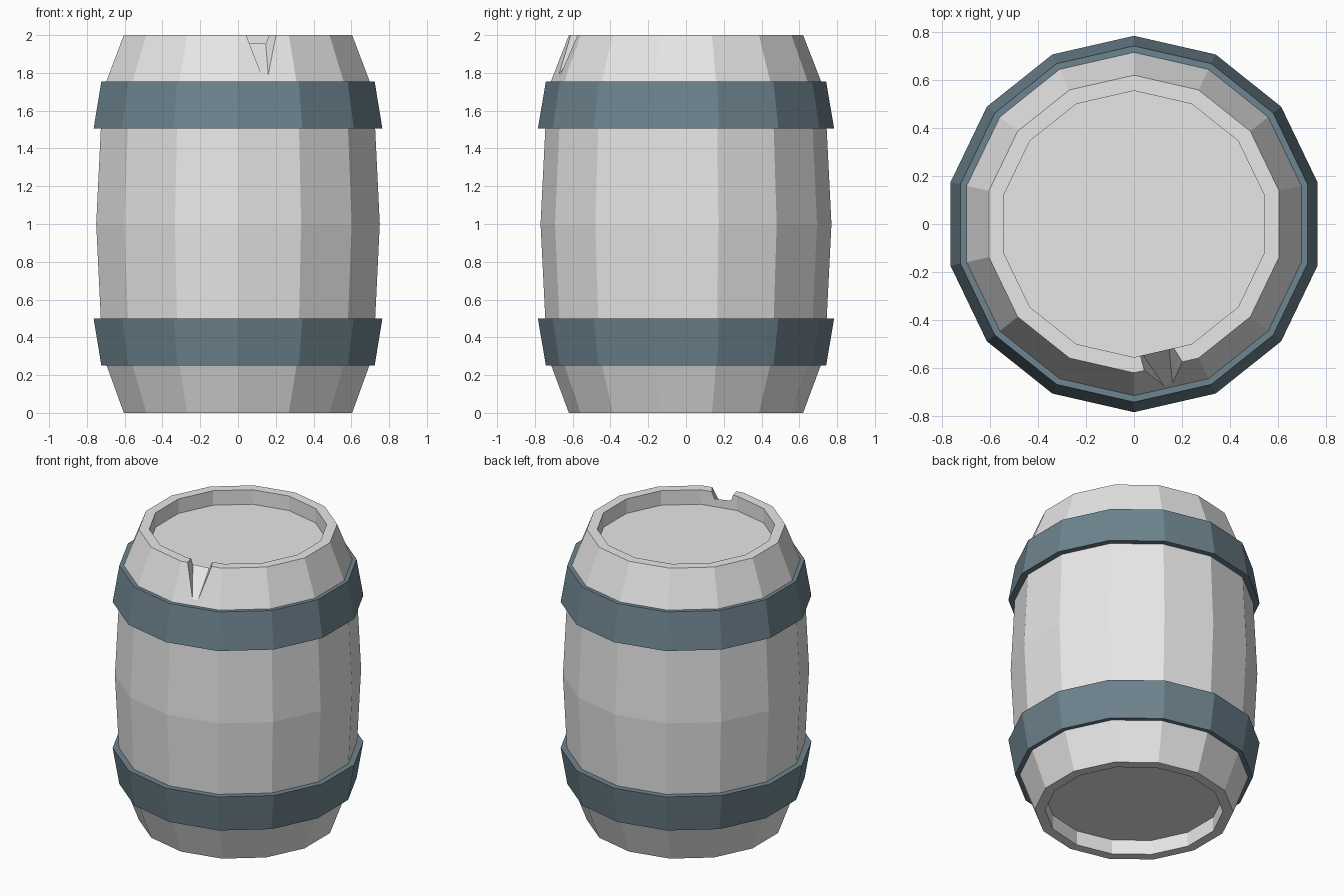
import bpy, bmesh, math
from mathutils import Vector

SIDES = 14

cube = bpy.data.objects.get("Cube")
if cube:
    bpy.data.objects.remove(cube, do_unlink=True)


def material(name, rgb):
    mat = bpy.data.materials.new(name)
    mat.use_nodes = True
    color = (*rgb, 1.0)
    mat.diffuse_color = color
    bsdf = next(n for n in mat.node_tree.nodes if n.type == 'BSDF_PRINCIPLED')
    bsdf.inputs["Base Color"].default_value = color
    return mat


def finish(name, bm, mat):
    bmesh.ops.recalc_face_normals(bm, faces=bm.faces[:])
    mesh = bpy.data.meshes.new(name)
    bm.to_mesh(mesh)
    bm.free()
    mesh.materials.append(mat)
    obj = bpy.data.objects.new(name, mesh)
    bpy.context.collection.objects.link(obj)
    return obj


def lathe(name, profile, mat, ring=False):
    """Turn (radius, z) points around z; either close into a ring or cap the ends."""
    bm = bmesh.new()
    loops = []
    for r, z in profile:
        angles = [math.pi / 2 + math.tau * k / SIDES for k in range(SIDES)]
        loops.append([bm.verts.new((r * math.cos(a), r * math.sin(a), z)) for a in angles])
    pairs = list(zip(loops, loops[1:]))
    if ring:
        pairs.append((loops[-1], loops[0]))
    else:
        bm.faces.new(loops[0])
        bm.faces.new(loops[-1])
    for low, high in pairs:
        for k in range(SIDES):
            n = (k + 1) % SIDES
            bm.faces.new((low[k], low[n], high[n], high[k]))
    return finish(name, bm, mat)


wood = material("pale grey wood", (0.8, 0.8, 0.8))
iron = material("blue grey iron", (0.155, 0.23, 0.276))

# Barrel body with a recessed lid at both ends
body = lathe("barrel_body", [
    (0.555, 0.1), (0.555, 0), (0.62, 0), (0.713, 0.25), (0.745, 0.5), (0.77, 1),
    (0.745, 1.5), (0.717, 1.75), (0.62, 2), (0.555, 2), (0.555, 1.9)], wood)

# Chipped notch in the front of the top rim: V-shaped wedge cutter
outer = [Vector(p) for p in ((0.16, -0.665, 1.79), (0.05, -0.605, 2), (0.2, -0.57, 2))]
inner = [Vector(p) for p in ((0.147, -0.525, 1.95), (0.05, -0.54, 2), (0.165, -0.51, 2))]
near = [o + (o - i) * 0.5 for o, i in zip(outer, inner)]
far = [i + (i - o) * 0.5 for o, i in zip(outer, inner)]
for tri in (near, far):
    for k in (1, 2):
        tri[k] += (tri[k] - tri[0]) * 0.3
bm = bmesh.new()
a = [bm.verts.new(p) for p in near]
b = [bm.verts.new(p) for p in far]
bm.faces.new(a)
bm.faces.new(b)
for k in range(3):
    n = (k + 1) % 3
    bm.faces.new((a[k], a[n], b[n]))
    bm.faces.new((a[k], b[n], b[k]))
cutter = finish("notch_cutter", bm, wood)
cutter.hide_render = True

notch = body.modifiers.new("notch", 'BOOLEAN')
notch.operation = 'DIFFERENCE'
notch.solver = 'EXACT'
notch.object = cutter
bpy.context.view_layer.objects.active = body
bpy.ops.object.modifier_apply(modifier=notch.name)
bpy.data.objects.remove(cutter, do_unlink=True)

# Iron hoops, tapering towards the barrel ends
for name, mirrored in (("lower_hoop", False), ("upper_hoop", True)):
    section = [(0.742, 0.25), (0.784, 0.5), (0.72, 0.5), (0.69, 0.25)]
    if mirrored:
        section = [(r, 2.005 - z) for r, z in section]
    lathe(name, section, iron, ring=True)
